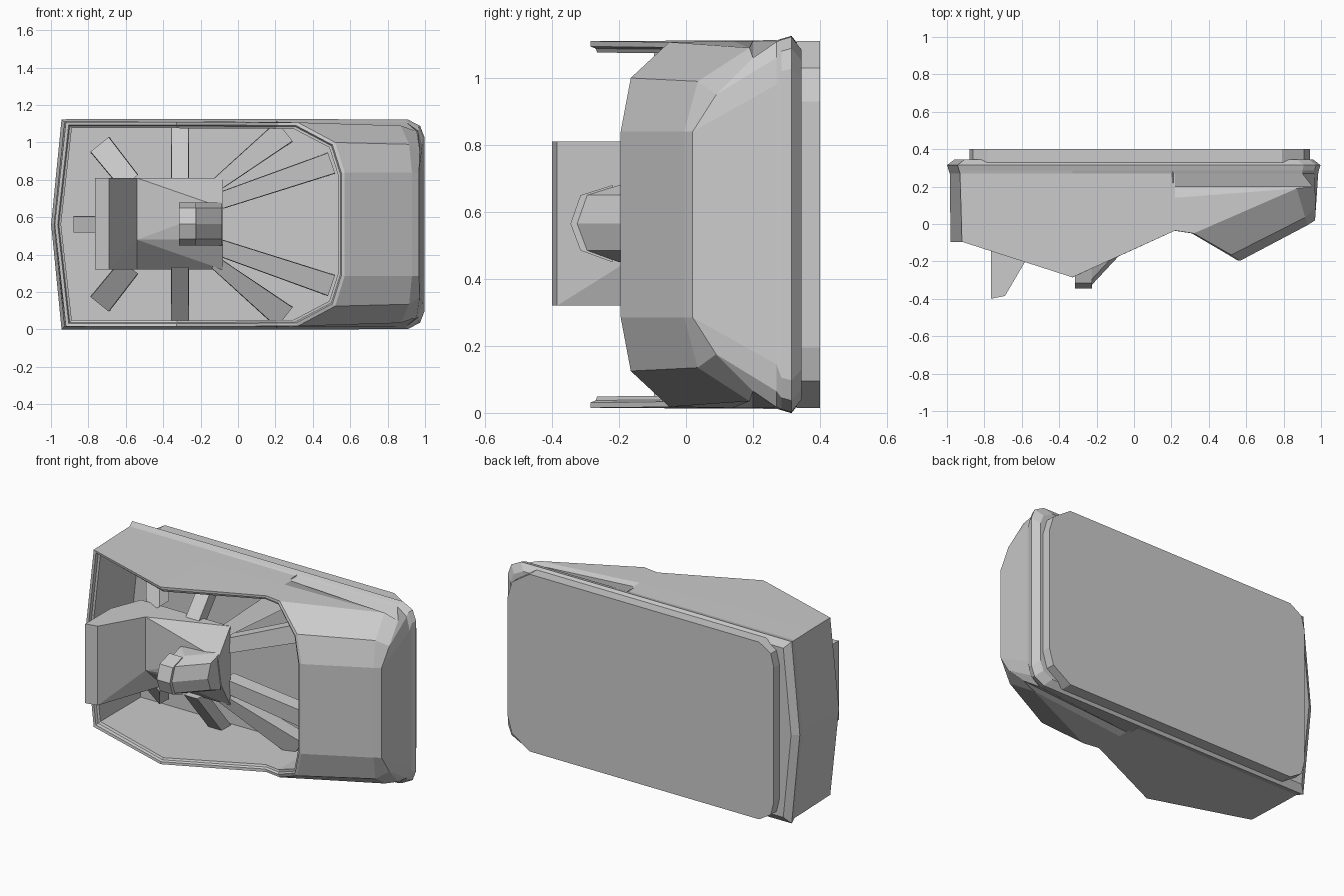
import bpy, bmesh
from mathutils import Vector

if "Cube" in bpy.data.objects:
    bpy.data.objects.remove(bpy.data.objects["Cube"])

MID = 0.5625  # height of the symmetry plane


def finish(name, bm):
    bmesh.ops.recalc_face_normals(bm, faces=bm.faces[:])
    me = bpy.data.meshes.new(name)
    bm.to_mesh(me)
    bm.free()
    ob = bpy.data.objects.new(name, me)
    bpy.context.collection.objects.link(ob)
    return ob


def mirror(half):
    """Close an upper half outline by reflecting it below MID."""
    low = [(x, y, 2 * MID - z) for x, y, z in reversed(half) if abs(z - MID) > 1e-4]
    return list(half) + low


def loft(name, rings):
    bm = bmesh.new()
    vs = [[bm.verts.new(p) for p in r] for r in rings]
    n = len(vs[0])
    for a, b in zip(vs, vs[1:]):
        for i in range(n):
            j = (i + 1) % n
            bm.faces.new((a[i], a[j], b[j], b[i]))
    bm.faces.new(vs[0])
    bm.faces.new(vs[-1])
    return finish(name, bm)


def hull(name, pts):
    bm = bmesh.new()
    for p in pts:
        bm.verts.new(p)
    r = bmesh.ops.convex_hull(bm, input=bm.verts[:])
    junk = list({v for v in r["geom_interior"] + r["geom_unused"]
                 if isinstance(v, bmesh.types.BMVert)})
    bmesh.ops.delete(bm, geom=junk, context='VERTS')
    bmesh.ops.dissolve_limit(bm, angle_limit=0.01, verts=bm.verts[:], edges=bm.edges[:])
    return finish(name, bm)


def inset(ring, d, dy=0.0, y=None):
    """Shrink a ring toward the housing centre by about d on every side."""
    xs = [p[0] for p in ring]
    cx, hx = (max(xs) + min(xs)) / 2, (max(xs) - min(xs)) / 2
    hz = max(p[2] for p in ring) - MID
    return [(cx + (px - cx) * (1 - d / hx), py + dy if y is None else y,
             MID + (pz - MID) * (1 - d / hz)) for px, py, pz in ring]


# Housing: recessed floor, rim, nose, walls, flange and rear cap
rim = mirror([(.57, -.195, .84), (.52, -.165, 1.0), (.32, -.05, 1.107), (.22, -.035, 1.107),
              (-.33, -.285, 1.11), (-.92, -.095, 1.11), (-.98, -.095, MID)])
nose = mirror([(.93, -.005, .84), (.915, .035, .99), (.87, .19, 1.09), (.22, .14, 1.11),
               (-.33, .1, 1.112), (-.925, .1, 1.112), (-.983, .1, MID)])
side = mirror([(.968, .02, .84), (.972, .09, .95), (.955, .2, 1.06), (.22, .2, 1.11),
               (-.33, .18, 1.112), (-.928, .18, 1.112), (-.985, .18, MID)])
rear = mirror([(.985, .27, .98), (.965, .27, 1.06), (.9, .27, 1.108), (.22, .27, 1.11),
               (-.33, .27, 1.112), (-.93, .27, 1.112), (-.985, .27, MID)])
flange = mirror([(.988, .285, 1.02), (.965, .285, 1.08), (.9, .285, 1.114), (.22, .285, 1.116),
                 (-.33, .285, 1.117), (-.935, .285, 1.115), (-.99, .285, MID)])
loft("housing", [inset(rim, .034, y=.32), inset(rim, .034, .02), inset(rim, .022, .015),
                 inset(rim, .016), rim, nose, side, rear, flange,
                 inset(flange, -.009, y=.315), inset(flange, .03, y=.345)])

# Flat rear panel with cut corners
panel = mirror([(.94, .33, .93), (.91, .33, 1.03), (.79, .33, 1.11),
                (-.78, .33, 1.11), (-.86, .33, 1.06), (-.88, .33, .98)])
loft("rear_panel", [panel, inset(panel, 0, y=.4)])

# Central mount: raised left wedge and faceted block
hull("mount_wedge", [(x, y, z) for z in (.32, .81) for x, y in
                     ((-.765, -.4), (-.765, -.15), (-.69, -.385), (-.69, .04))]
     + [(-.54, -.13, .48), (-.54, -.13, .81), (-.54, .04, .32), (-.54, .04, .81)])
hull("mount_block", [(-.54, -.13, .48), (-.54, -.13, .81),
                     (-.08, -.08, .65), (-.08, -.05, .48), (-.08, .04, .81),
                     (-.08, .04, .32), (-.69, .04, .32), (-.69, .04, .81)])


# Angled peg: blunt five-sided tip leading into a tapered arm
def peg_section(x, dy):
    return [(x, y + dy, z) for y, z in
            ((-.345, .565), (-.315, .65), (-.22, .68), (-.22, .45), (-.315, .485))]


hull("peg_tip", peg_section(-.315, 0) + peg_section(-.225, 0))
hull("peg_arm", peg_section(-.225, .02) + peg_section(-.085, .17) + peg_section(-.315, .11))


# Sloping support ribs, repeated above and below
def rib(name, a, b, wide_a, wide_b):
    a, b = Vector(a), Vector(b)
    side_dir = Vector((b.x - a.x, 0, b.z - a.z)).normalized().cross(Vector((0, 1, 0)))
    back = Vector((0, .09, 0))
    pts = []
    for p, w in ((a, wide_a), (b, wide_b)):
        for s in (-.5, .5):
            pts += [p + side_dir * w * s * .95, p + side_dir * w * s + back]
    hull(name, [tuple(p) for p in pts])


ribs = [((-.31, -.02, .79), (-.31, .22, 1.08), .095, .095),
        ((-.58, -.0, .79), (-.74, .22, .99), .12, .13),
        ((-.12, .02, .77), (.25, .22, 1.06), .07, .14),
        ((-.12, .02, .68), (.5, .22, .89), .09, .12)]
for i, (a, b, wa, wb) in enumerate(ribs):
    rib(f"upper_rib_{i}", a, b, wa, wb)
    low_a, low_b = [(p[0], p[1], 2 * MID - p[2]) for p in (a, b)]
    rib(f"lower_rib_{i}", low_a, low_b, wa, wb)
rib("side_rib", (-.72, 0, MID), (-.88, .2, MID), .09, .09)
